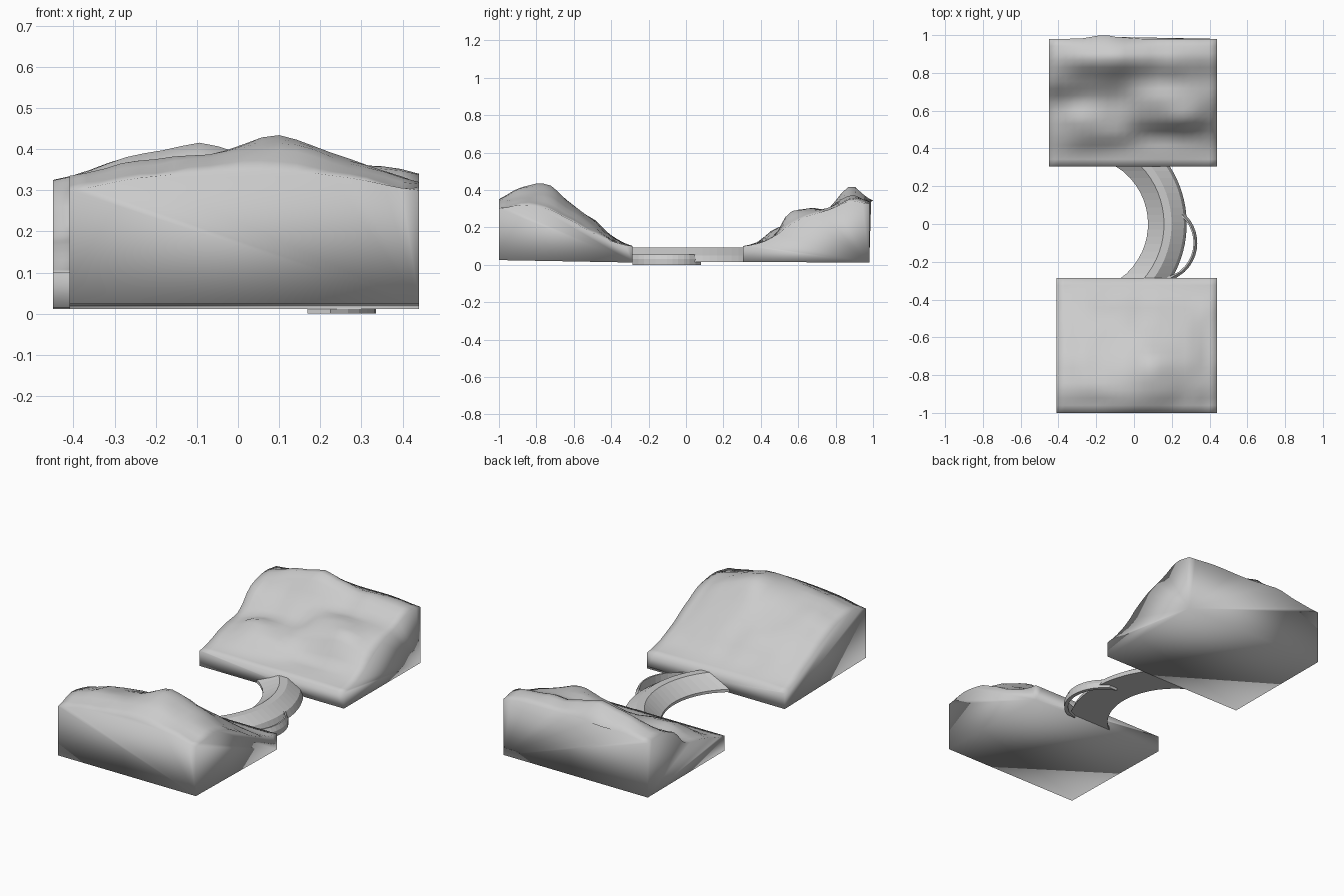
import bpy, bmesh, math
from mathutils import Vector, noise

if "Cube" in bpy.data.objects:
    bpy.data.objects.remove(bpy.data.objects["Cube"])


def finish(name, bm, smooth):
    bmesh.ops.recalc_face_normals(bm, faces=bm.faces)
    for f in bm.faces:
        f.smooth = smooth
    me = bpy.data.meshes.new(name)
    bm.to_mesh(me)
    bm.free()
    ob = bpy.data.objects.new(name, me)
    bpy.context.collection.objects.link(ob)
    return ob


def catmull(vals, knots, t):
    """Smooth interpolation of vals placed at knots."""
    i = 0
    while i < len(knots) - 2 and t > knots[i + 1]:
        i += 1
    u = min(1, max(0, (t - knots[i]) / (knots[i + 1] - knots[i])))
    p0, p1, p2 = vals[max(i - 1, 0)], vals[i], vals[i + 1]
    p3 = vals[min(i + 2, len(vals) - 1)]
    m1, m2 = (p2 - p0) * 0.4, (p3 - p1) * 0.4
    return ((2*u**3 - 3*u*u + 1) * p1 + (u**3 - 2*u*u + u) * m1
            + (3*u*u - 2*u**3) * p2 + (u**3 - u*u) * m2)


def hillside(name, x0, x1, ys, rows, bottom, bulge=0.0, nx=20, ny=18):
    """Rolling height field on a block with straight walls and a flat base."""
    bm = bmesh.new()
    cols = [x0 + (x1 - x0) * i / (len(rows[0]) - 1) for i in range(len(rows[0]))]
    grid = []
    for j in range(ny + 1):
        y = ys[0] + (ys[-1] - ys[0]) * j / ny
        line = []
        for i in range(nx + 1):
            x = x0 + (x1 - x0) * i / nx
            z = catmull([catmull(r, cols, x) for r in rows], ys, y)
            if 0 < i < nx and 0 < j < ny and z > 0.13:
                z += 0.012 * noise.noise(Vector((x * 9, y * 9, 3.0)))
            push = bulge * math.exp(-((x + 0.16) / 0.08) ** 2) if j == ny else 0
            line.append(bm.verts.new((x, y + push, z)))
        grid.append(line)
    for j in range(ny):
        for i in range(nx):
            bm.faces.new((grid[j][i], grid[j][i+1], grid[j+1][i+1], grid[j+1][i]))
    a, b, c, d = [bm.verts.new((x, y, z)) for x, y, z in (
        (x0, ys[0], bottom[0]), (x1, ys[0], bottom[0]),
        (x1, ys[-1], bottom[1]), (x0, ys[-1], bottom[1]))]
    # four walls and the base
    bm.faces.new([a, b] + grid[0][::-1])
    bm.faces.new([d, c] + grid[-1][::-1])
    bm.faces.new([a, d] + [r[0] for r in grid[::-1]])
    bm.faces.new([b, c] + [r[-1] for r in grid[::-1]])
    bm.faces.new([a, b, c, d])
    return finish(name, bm, True)


def arched_wall(name, cx, cy, y0, y1, profile, steps):
    """Concentric arcs (radius, height) bulging to +x, cut square at y0 and y1."""
    bm = bmesh.new()
    rings = []
    for k in range(steps + 1):
        y = y0 + (y1 - y0) * k / steps
        rings.append([bm.verts.new((cx + math.sqrt(r * r - (y - cy) ** 2), y, z))
                      for r, z in profile])
    n = len(profile)
    for p, q in zip(rings, rings[1:]):
        for i in range(n):
            bm.faces.new((p[i], p[(i+1) % n], q[(i+1) % n], q[i]))
    bm.faces.new(rings[0])
    bm.faces.new(rings[-1])
    return finish(name, bm, False)


# front hillside
hillside("front_hillside", -0.41, 0.44,
         [-1.0, -0.88, -0.74, -0.62, -0.5, -0.38, -0.285],
         [[.30, .33, .345, .35, .33, .30],
          [.335, .37, .39, .415, .37, .32],
          [.31, .345, .37, .43, .37, .30],
          [.26, .30, .31, .33, .30, .24],
          [.20, .235, .24, .24, .22, .17],
          [.13, .145, .145, .14, .13, .12],
          [.10, .10, .10, .10, .10, .10]], (0.025, 0.012))

# back hillside
hillside("back_hillside", -0.45, 0.44,
         [0.305, 0.39, 0.47, 0.55, 0.65, 0.75, 0.88, 0.98],
         [[.10, .10, .10, .10, .10, .10],
          [.12, .125, .12, .12, .12, .115],
          [.15, .19, .18, .14, .15, .15],
          [.17, .22, .20, .24, .28, .21],
          [.19, .21, .22, .29, .30, .26],
          [.29, .28, .29, .29, .30, .29],
          [.325, .38, .42, .37, .37, .34],
          [.315, .335, .345, .34, .34, .325]], (0.015, 0.012), bulge=0.02)

# curved dam between the hillsides
arched_wall("dam_wall", -0.286, 0.0, -0.30, 0.32,
            [(.36, .015), (.36, .03), (.445, .093), (.485, .093),
             (.55, .05), (.565, .015)], 16)

# low crescent apron on the downstream side
arched_wall("dam_apron", 0.125, -0.1, -0.285, 0.08,
            [(.19, .0), (.19, .055), (.198, .055), (.21, .03), (.21, .0)], 12)
